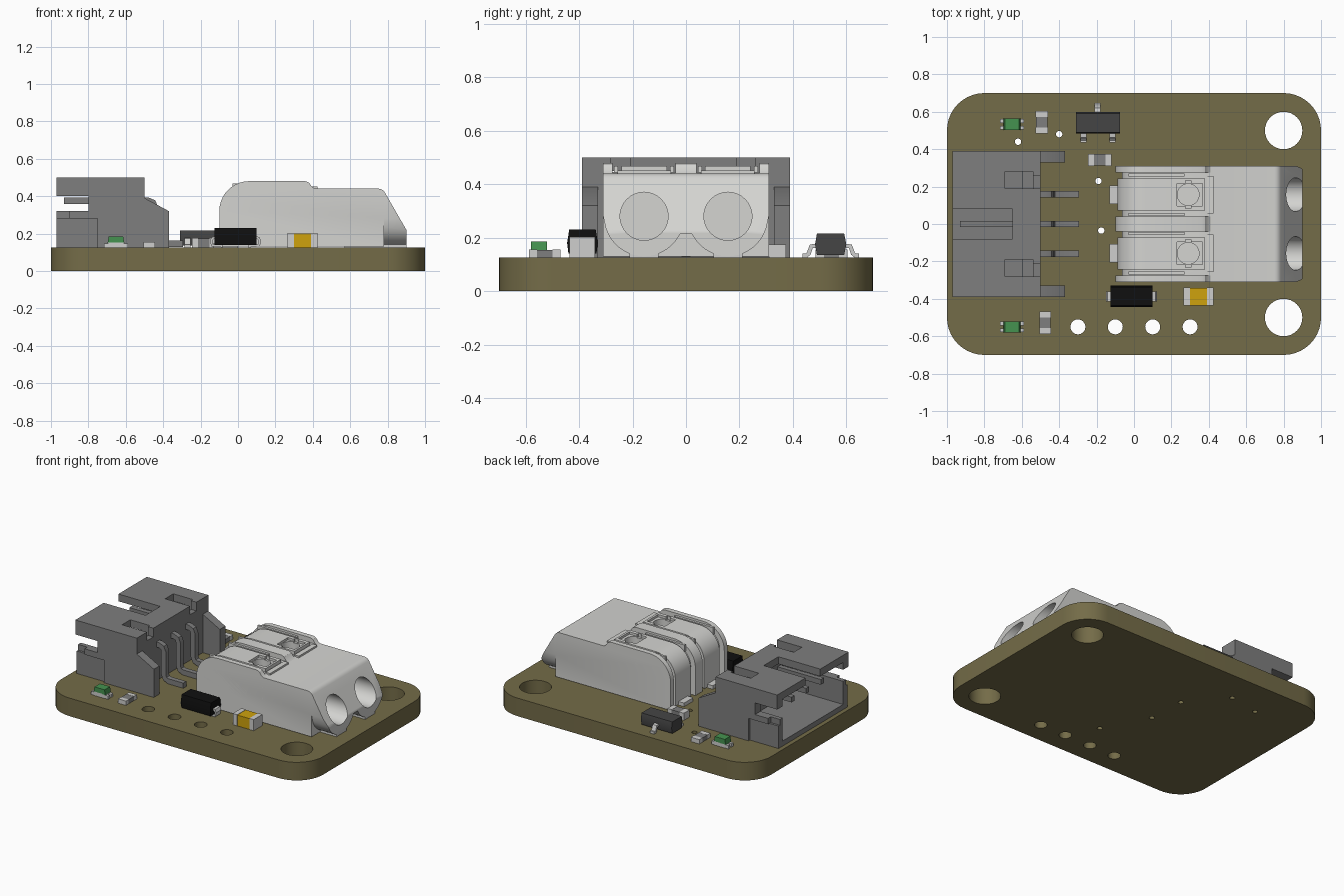
import bpy, bmesh
from math import sin, cos, pi, radians, sqrt
from mathutils import Vector

if "Cube" in bpy.data.objects:
    bpy.data.objects.remove(bpy.data.objects["Cube"])


def material(name, r, g, b):
    m = bpy.data.materials.new(name)
    m.use_nodes = True
    m.diffuse_color = (r, g, b, 1)
    m.node_tree.nodes["Principled BSDF"].inputs["Base Color"].default_value = (r, g, b, 1)
    return m


OLIVE = material("olive board", .175, .15, .065)
GREY = material("mid grey plastic", .21, .21, .21)
PALE = material("pale grey plastic", .66, .66, .64)
METAL = material("tinned metal", .62, .62, .61)
BLACK = material("black plastic", .005, .005, .005)
DARK = material("charcoal plastic", .06, .06, .06)
GREEN = material("green lens", .06, .29, .08)
YELLOW = material("amber ceramic", .62, .36, .004)
parts = []


def prism(name, pts, axis, lo, hi, mat=None):
    """Extrude a 2D outline along an axis between lo and hi."""
    place = {"x": lambda a, b: (lo, a, b), "y": lambda a, b: (a, lo, b), "z": lambda a, b: (a, b, lo)}[axis]
    bm = bmesh.new()
    face = bm.faces.new([bm.verts.new(place(*p)) for p in pts])
    ext = bmesh.ops.extrude_face_region(bm, geom=[face])["geom"]
    move = Vector([(hi - lo) * (axis == k) for k in "xyz"])
    bmesh.ops.translate(bm, vec=move, verts=[g for g in ext if isinstance(g, bmesh.types.BMVert)])
    bmesh.ops.recalc_face_normals(bm, faces=bm.faces)
    mesh = bpy.data.meshes.new(name)
    bm.to_mesh(mesh)
    bm.free()
    ob = bpy.data.objects.new(name, mesh)
    bpy.context.collection.objects.link(ob)
    if mat:
        mesh.materials.append(mat)
        parts.append(ob)
    return ob


def box(name, x0, x1, y0, y1, z0, z1, mat=None):
    return prism(name, [(x0, y0), (x1, y0), (x1, y1), (x0, y1)], "z", z0, z1, mat)


def arc(cx, cy, r, start, end, n=10):
    steps = [radians(start + (end - start) * i / n) for i in range(n + 1)]
    return [(cx + r * cos(a), cy + r * sin(a)) for a in steps]


def disc(x, y, r, axis, lo, hi):
    return prism("cutter", arc(x, y, r, 0, 360, 32)[:-1], axis, lo, hi)


def ribbon(path, t):
    """Outline of a bent strip of thickness t."""
    left, right = [], []
    for i, p in enumerate(path):
        a = Vector(path[max(i - 1, 0)])
        b = Vector(path[min(i + 1, len(path) - 1)])
        d = (b - a).normalized()
        n = Vector((-d.y, d.x)) * t / 2
        left.append(Vector(p) + n)
        right.append(Vector(p) - n)
    return left + right[::-1]


def cut(ob, cutters):
    for c in cutters:
        c.hide_render = True
        mod = ob.modifiers.new("cut", "BOOLEAN")
        mod.operation, mod.solver, mod.object = "DIFFERENCE", "EXACT", c
        bpy.context.view_layer.objects.active = ob
        bpy.ops.object.modifier_apply(modifier=mod.name)
        bpy.data.objects.remove(c)


TOP = .125

# Circuit board with mounting, header and via holes
outline = []
for cx, cy, a in ((.8, .5, 0), (-.8, .5, 90), (-.8, -.5, 180), (.8, -.5, 270)):
    outline += arc(cx, cy, .2, a, a + 90)
board = prism("circuit_board", outline, "z", 0, TOP, OLIVE)
holes = [(.8, .5, .1), (.8, -.5, .1)] + [(x, -.55, .04) for x in (-.3, -.1, .1, .3)]
vias = ((-.62, .44), (-.4, .48), (-.19, .23), (-.175, -.035), (-.01, -.345))
holes += [(x, y, .017) for x, y in vias]
cut(board, [disc(x, y, r, "z", -.1, .3) for x, y, r in holes])

# Plug socket: hollow shell open to the side, with slots
shell = box("socket_shell", -.97, -.5, -.39, .39, TOP, .5, GREY)
cuts = [box("cutter", -1.1, -.6, -.33, .33, .16, .45),
        box("cutter", -1.1, -.65, -.08, .08, .4, .6),
        box("cutter", -1.1, -.8, -.5, .5, .32, .4)]
for s in (-1, 1):
    y0, y1 = sorted((s * .19, s * .28))
    cuts.append(box("cutter", -.69, -.54, y0, y1, .4, .6))
    cuts.append(box("cutter", -.55, -.4, y0, y1 - .02, .44, .6))
    y0, y1 = sorted((s * .36, s * .5))
    cuts.append(box("cutter", -1.1, -.9, y0, y1, .28, .35))
    cuts.append(box("cutter", -1.1, -.75, y0 + s * .015, y1 + s * .015, .1, .28))
cut(shell, cuts)
for s in (-1, 1):
    y0, y1 = sorted((s * .33, s * .39))
    arm = [(-.52, TOP), (-.37, TOP), (-.37, .32), (-.5, .39), (-.52, .39)]
    prism("socket_arm", arm, "y", y0, y1, GREY)

# Bent socket pins
for y in (-.16, 0, .16):
    path = [(-.93, .375), (-.48, .375), (-.455, .365), (-.445, .34),
            (-.445, .18), (-.435, .155), (-.41, .145), (-.295, .145)]
    prism("socket_pin", ribbon(path, .036), "y", y - .017, y + .017, GREY)


# Terminal block
def rounded_back(inset):
    return [(-.1 + inset, .13)] + arc(.06, .32, .16 - inset, 180, 90)


nose = arc(.75, .4, .04, 90, 30, 4) + [(.9, .22), (.9, .13)]
core = prism("terminal_body", rounded_back(.035) + [(.39, .445), (.41, .44)] + nose, "y", -.31, .31, PALE)
under = [(-.32, .1)]
for i in range(-32, 33):
    y = i / 100
    z = .28 - sqrt(max(.15 ** 2 - (abs(y) - .157) ** 2, 0))
    under.append((y, min(z, .215) if abs(y) < .157 else z))
under.append((.32, .1))
cut(core, [prism("cutter", under, "x", .78, 1)])
cut(core, [disc(s * .157, .28, .09, "x", .5, 1) for s in (-1, 1)])
cut(core, [disc(.29, s * .157, .058, "z", .37, .6) for s in (-1, 1)])

step = [(.36, .48), (.38, .472), (.395, .45), (.41, .44), (.41, .13)]
for lo, hi in ((-.31, -.275), (-.04, .04), (.275, .31)):
    prism("terminal_ridge", rounded_back(0) + step, "y", lo, hi, PALE)
for s in (-1, 1):
    y = s * .157
    lever = prism("terminal_lever", rounded_back(.012) + [(.38, .468), (.38, .3), (.2, .3)],
                  "y", y - .085, y + .085, PALE)
    cut(lever, [box("cutter", .23, .365, y - .06, y + .06, .452, .6),
                disc(.29, y, .058, "z", .37, .6),
                box("cutter", .275, .305, y - .075, y + .075, .42, .6)])
    for e in (-1, 1):
        box("terminal_clip", -.03, .27, y + e * .105 - .008, y + e * .105 + .008, .42, .468, PALE)
    box("terminal_end_lip", .39, .425, y - .1, y + .1, .4, .452, PALE)
    # Solder tabs of the terminal block
    box("terminal_tab", -.13, .0, y - .05, y + .05, TOP, .15, METAL)
    box("terminal_foot", .57, .9, y - .055, y + .055, TOP, .15, METAL)


# Two-ended chip parts: body between metal end caps
def chip(name, x, y, length, width, height, cap, mat, along_x):
    def piece(label, a, b, w, top, m):
        h = w / 2
        if along_x:
            box(label, x + a, x + b, y - h, y + h, TOP, top, m)
        else:
            box(label, x - h, x + h, y + a, y + b, TOP, top, m)
    half = length / 2
    piece(name + "_body", cap - half, half - cap, width * .98, TOP + height * .97, mat)
    piece(name + "_cap", -half, cap - half, width, TOP + height, METAL)
    piece(name + "_cap", half - cap, half, width, TOP + height, METAL)


chip("resistor", -.493, .545, .12, .065, .03, .032, GREY, False)
chip("resistor", -.475, -.528, .118, .06, .03, .03, GREY, False)
chip("small_capacitor", -.183, .343, .126, .064, .05, .033, GREY, True)
chip("amber_capacitor", .345, -.388, .16, .095, .077, .034, YELLOW, True)

# Indicator lights
for y in (.533, -.55):
    box("light_base", -.695, -.61, y - .03, y + .03, TOP, .153, METAL)
    for x in (-.703, -.602):
        for s in (-1, 1):
            box("light_pad", x - .014, x + .014, y + s * .018 - .01, y + s * .018 + .01, TOP, .148, METAL)
    lens = [(-.697, .15), (-.608, .15), (-.614, .185), (-.691, .185)]
    prism("light_lens", lens, "y", y - .03, y + .03, GREEN)

# Transistor with three bent leads
case = [(.49, .135), (.592, .135), (.6, .175), (.592, .215), (.49, .215), (.483, .175)]
prism("transistor_body", case, "x", -.31, -.075, DARK)
for x, s in ((-.195, 1), (-.27, -1), (-.115, -1)):
    bend = [(.05, .17), (.073, .168), (.083, .14), (.092, .133), (.106, .133)]
    lead = ribbon([(.542 + s * d, z) for d, z in bend], .016)
    prism("transistor_lead", lead, "x", x - .016, x + .016, METAL)

# Diode with wrapped leads
case = [(-.44, .14), (-.335, .14), (-.33, .18), (-.338, .23), (-.437, .23), (-.445, .18)]
prism("diode_body", case, "x", -.125, .1, BLACK)
for s in (-1, 1):
    bend = [(.1, .18), (.124, .175), (.13, .16), (.126, .137), (.07, .133)]
    lead = ribbon([(-.013 + s * d, z) for d, z in bend], .014)
    prism("diode_lead", lead, "y", -.415, -.36, METAL)

# Smooth the rounded surfaces, keep edges crisp
bpy.ops.object.select_all(action="DESELECT")
for ob in parts:
    ob.select_set(True)
bpy.context.view_layer.objects.active = board
bpy.ops.object.shade_smooth_by_angle(angle=radians(30))
